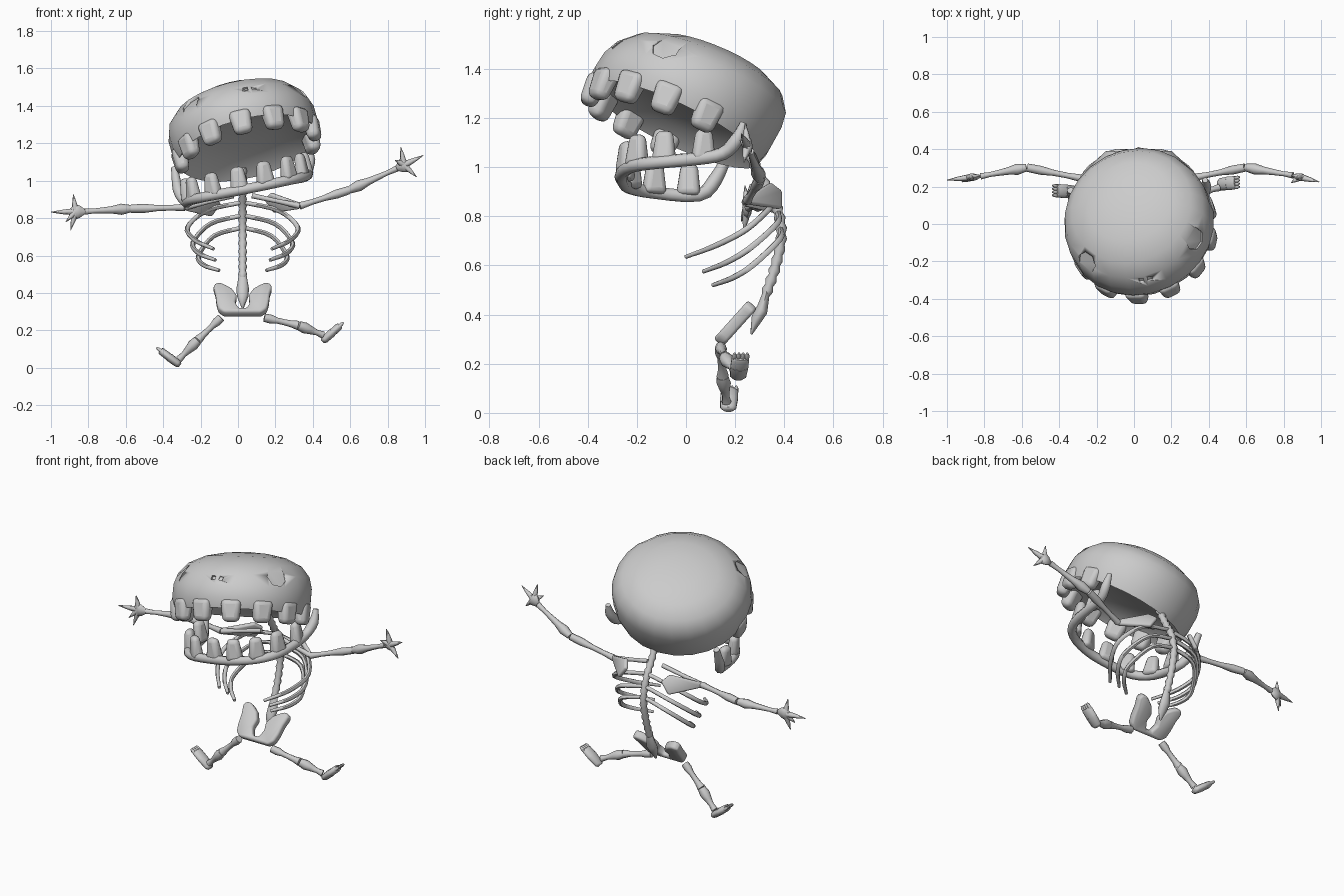
import bpy, bmesh, math
from mathutils import Vector as V

if "Cube" in bpy.data.objects:
    bpy.data.objects.remove(bpy.data.objects["Cube"])


def finish(bm, name, angle=40):
    bmesh.ops.recalc_face_normals(bm, faces=bm.faces)
    me = bpy.data.meshes.new(name)
    bm.to_mesh(me)
    bm.free()
    ob = bpy.data.objects.new(name, me)
    bpy.context.collection.objects.link(ob)
    bpy.ops.object.select_all(action='DESELECT')
    ob.select_set(True)
    bpy.context.view_layer.objects.active = ob
    bpy.ops.object.shade_smooth_by_angle(angle=math.radians(angle))
    return ob


def spline(pts, n=4):
    """Catmull-Rom resampling of a short path."""
    p = [V(q) for q in pts]
    p = [2 * p[0] - p[1]] + p + [2 * p[-1] - p[-2]]
    out = []
    for i in range(1, len(p) - 2):
        a, b, c, d = p[i - 1:i + 3]
        for k in range(n):
            t = k / n
            out.append(0.5 * (2 * b + (c - a) * t + (2 * a - 5 * b + 4 * c - d) * t * t
                              + (3 * b - a - 3 * c + d) * t ** 3))
    return out + [p[-2]]


def tube(bm, pts, radii, sides=8, axis=None, flat=1.0):
    """Capped tube along pts; radii are spread over the path."""
    pts = [V(q) for q in pts]
    m, rings = len(pts), []
    side = None
    for i, p in enumerate(pts):
        t = (pts[min(i + 1, m - 1)] - pts[max(i - 1, 0)]).normalized()
        if side is None:
            side = t.orthogonal()
        side = (side - t * side.dot(t)).normalized()
        up = t.cross(side)
        f = i / (m - 1) * (len(radii) - 1)
        j = min(int(f), len(radii) - 2)
        r = radii[j] + (radii[j + 1] - radii[j]) * (f - j)
        ring = []
        for k in range(sides):
            a = 2 * math.pi * k / sides
            o = (side * math.cos(a) + up * math.sin(a)) * r
            if axis:
                o -= axis * o.dot(axis) * (1 - flat)
            ring.append(bm.verts.new(p + o))
        rings.append(ring)
    for r0, r1 in zip(rings, rings[1:]):
        for k in range(sides):
            bm.faces.new((r0[k], r0[k - 1], r1[k - 1], r1[k]))
    bm.faces.new(rings[0])
    bm.faces.new(rings[-1][::-1])


def bone(bm, a, b, radii):
    a, b = V(a), V(b)
    n = len(radii) - 1
    tube(bm, [a.lerp(b, i / n) for i in range(n + 1)], radii)


def plate(name, pts, thick, bevel):
    bm = bmesh.new()
    bm.faces.new([bm.verts.new(p) for p in pts])
    ob = finish(bm, name)
    s = ob.modifiers.new("thickness", 'SOLIDIFY')
    s.thickness, s.offset = thick, 0
    b = ob.modifiers.new("rounding", 'BEVEL')
    b.width, b.segments = bevel, 2


def tooth(name, pos, out, up, w, d, h, top):
    """Rounded peg, narrowing towards +up by factor top."""
    side = out.cross(up).normalized()
    out = up.cross(side).normalized()
    bm = bmesh.new()
    bmesh.ops.create_cube(bm, size=1)
    for v in bm.verts:
        k = top if v.co.z > 0 else 1
        v.co = pos + side * v.co.x * w * k + out * v.co.y * d * k + up * v.co.z * h
    ob = finish(bm, name, 80)
    b = ob.modifiers.new("rounding", 'BEVEL')
    b.width, b.segments = 0.028, 3


# Head frame: tipped back, rolled and turned
C = V((0.03, 0.0, 1.25))
ex = V((0.55, 0.13, 0.08)).normalized()
ey = V((-0.21, 0.88, -0.42))
ey = (ey - ex * ey.dot(ex)).normalized()
ez = ex.cross(ey)


def head(x, y, z):
    return C + ex * x + ey * y + ez * z


# Skull: dome profile, then the shallow palate closing it below
outer = [(.95, -.09), (1, -.03), (1, .06), (.95, .125), (.82, .185), (.58, .23), (.3, .252)]
inner = [(.4, -.005), (.7, -.03), (.9, -.075)]
bm = bmesh.new()
N, rings = 24, []


def skull_vert(r, z, a):
    y = -r * 0.395 * math.cos(a)
    zz = z - 0.05 * y if z < 0 else z
    return bm.verts.new(head(r * 0.4 * math.sin(a), y + 0.2 * max(z, 0) - .012, zz))


for r, z in outer + inner:
    rings.append([skull_vert(r, z, 2 * math.pi * k / N) for k in range(N)])
for i, r0 in enumerate(rings):
    r1 = rings[(i + 1) % len(rings)]
    if i != len(outer) - 1:
        for k in range(N):
            bm.faces.new((r0[k], r0[k - 1], r1[k - 1], r1[k]))
for i, z in ((len(outer) - 1, .26), (len(outer), .0)):
    top = skull_vert(0, z, 0)
    for k in range(N):
        bm.faces.new((rings[i][k], rings[i][k - 1], top))
skull = finish(bm, "skull", 50)

# Shallow eye sockets and nostrils cut into the dome
holes = [((-.245, -.2, 1.385), .06, 7), ((.31, -.075, 1.455), .062, 7),
         ((.04, -.32, 1.485), .018, 4), ((.09, -.315, 1.495), .018, 4)]
for p, r, n in holes:
    p = V(p)
    d = (p - (C - V((0, 0, 0.02)))).normalized()
    hit, loc, nor, _ = skull.ray_cast(C + d, -d)
    bm = bmesh.new()
    tube(bm, [loc - nor * 0.012, loc + nor * 0.08], [r, r], n)
    cut = finish(bm, "socket_cutter")
    cut.hide_render = True
    mod = skull.modifiers.new("socket", 'BOOLEAN')
    mod.operation, mod.object, mod.solver = 'DIFFERENCE', cut, 'EXACT'
    bpy.context.view_layer.objects.active = skull
    bpy.ops.object.modifier_apply(modifier=mod.name)
    bpy.data.objects.remove(cut)

# Upper teeth around the rim
for deg in (14, 42, 69, 97):
    for s in (-1, 1):
        a = math.radians(deg) * s
        out = ex * math.sin(a) - ey * math.cos(a)
        tooth("upper_tooth", head(.365 * math.sin(a), -.365 * math.cos(a) - .01, -.085),
              out, -ez, .12, .085, .13, .8)

# Lower jaw
bm = bmesh.new()
jaw = [(-.34, .18, 1.07), (-.32, .12, .95), (-.28, .05, .885), (-.255, -.12, .895),
       (-.17, -.225, .915), (-.01, -.258, .945), (.14, -.26, .975), (.28, -.215, 1.005),
       (.355, -.11, 1.02), (.375, .05, 1.035), (.375, .15, 1.055), (.385, .205, 1.11), (.38, .235, 1.18)]
tube(bm, spline(jaw, 3), [.018, .03] + [.027] * 8 + [.03, .015], 8)
finish(bm, "lower_jaw", 60)
tilt = V((-.15, .03, 1)).normalized()
for x, y in ((-.268, .01), (-.235, -.13), (-.13, -.225), (.01, -.245),
             (.15, -.245), (.275, -.2), (.345, -.09), (.365, .07)):
    out = V((x - .05, y + .02, 0)).normalized()
    tooth("lower_tooth", V((x, y, .95 + .22 * x)) + tilt * .058, out, tilt, .1, .07, .13, .68)

# Spine with vertebra bumps, ending in the sacrum
X = 0.025
path = spline([(X, .25, 1.07), (X, .31, .95), (X, .365, .85), (X, .388, .73),
               (X, .365, .6), (X, .325, .48)], 6)
bm = bmesh.new()
tube(bm, path, [.024 if i % 2 else .017 for i in range(len(path))])
tube(bm, [(X, .33, .5), (X, .31, .42), (X, .285, .38), (X, .265, .32)], [.02, .034, .03, .006],
     8, V((0, .94, .34)), .5)
finish(bm, "spine", 60)

# Ribs
bm = bmesh.new()
for z0, y0, w, z1, y1, xe, ze, ye in ((.885, .35, .295, .75, .25, .155, .635, .0),
                                      (.815, .375, .265, .67, .26, .145, .575, .07),
                                      (.75, .385, .235, .6, .27, .125, .52, .11)):
    for s in (-1, 1):
        pts = [(X, y0, z0), (X + s * w * .65, y0 - .005, z0 - .045), (X + s * w, y1, z1),
               (X + s * (w * .5 + xe * .5 + .03), (y1 + ye) / 2, (z1 + ze) / 2 - .01), (X + s * xe, ye, ze)]
        tube(bm, spline(pts), [.012, .013, .014, .013, .009], 6)
finish(bm, "ribs", 60)

# Pelvis: two tilted lobes joined at the bottom
half = [(.02, .308), (.04, .34), (.03, .375), (.055, .41), (.09, .43), (.12, .443), (.15, .438),
        (.157, .42), (.145, .385), (.14, .34), (.13, .305), (.1, .285)]
ring = [(-x, z) for x, z in half[::-1]] + half
plate("pelvis", [(X + x, .135 + (z - .29) * .9, z) for x, z in ring], .05, .018)

# Arms: scapula, collar bone, upper arm, forearm and clawed hand
arms = {"right": (1, (.33, .25, .865), (.61, .305, .955), (.85, .26, 1.065),
                  ((.99, .225, 1.135), (.87, .24, 1.18), (.955, .235, 1.02), (.84, .22, 1.11))),
        "left": (-1, (-.285, .245, .857), (-.59, .305, .85), (-.82, .255, .835),
                 ((-1, .235, .832), (-.88, .24, .925), (-.895, .235, .735), (-.92, .225, .78)))}
for name, (s, sh, el, wr, tips) in arms.items():
    sh, el, wr = V(sh), V(el), V(wr)
    rise = .0 if s > 0 else -.02
    plate(name + "_scapula", [sh + V((0, 0, .015)), (X + s * .15, .34, .935 + rise),
                              (X + s * .12, .385, .9 + rise), (X + s * .17, .385, .83 + rise),
                              sh + V((0, 0, -.015))], .025, .009)
    bm = bmesh.new()
    bone(bm, sh, (X + s * .05, .27, .92), [.016, .012, .014])
    bone(bm, sh, el.lerp(sh, .06), [.02, .015, .016, .024, .022])
    bone(bm, el.lerp(sh, .05), wr, [.02, .03, .02, .016, .013, .017])
    palm = wr.lerp(V(tips[0]), .27)
    tube(bm, [wr, wr.lerp(palm, .5), palm, palm.lerp(V(tips[0]), .2)], [.014, .032, .042, .02],
         8, V((0, 1, 0)), .5)
    for t in tips:
        tube(bm, [palm, palm.lerp(V(t), .5), t], [.02, .013, .002], 6)
    finish(bm, name + "_arm", 60)

# Legs: thigh, shin, wedge foot with toes
legs = {"right": ((.14, .14, .268), (.34, .16, .222), (.455, .195, .175), (.462, .212, .15), (.545, .222, .225)),
        "left": ((-.09, .14, .268), (-.225, .15, .138), (-.315, .165, .045), (-.322, .172, .022), (-.415, .178, .092))}
for name, (hip, kn, an, heel, ball) in legs.items():
    hip, kn, an, heel, ball = map(V, (hip, kn, an, heel, ball))
    bm = bmesh.new()
    bone(bm, hip, kn.lerp(hip, .1), [.022, .024, .016, .016, .018, .025])
    bone(bm, kn.lerp(hip, .08), an, [.024, .03, .022, .015, .02])
    d = (ball - heel).normalized()
    n = d.cross(V((0, 1, 0))).normalized()
    tube(bm, [heel - d * .014, heel, heel.lerp(ball, .5)], [.022, .034, .038], 10, n, .6)
    tube(bm, [heel.lerp(ball, .5), ball - d * .01, ball], [.038, .037, .03], 10, n, .55)
    for i in range(4):
        p = ball + V((0, (i - 1.5) * .017, 0))
        tube(bm, [p - d * .01, p + d * .012, p + d * .026], [.01, .01, .005], 6)
    finish(bm, name + "_leg", 60)
